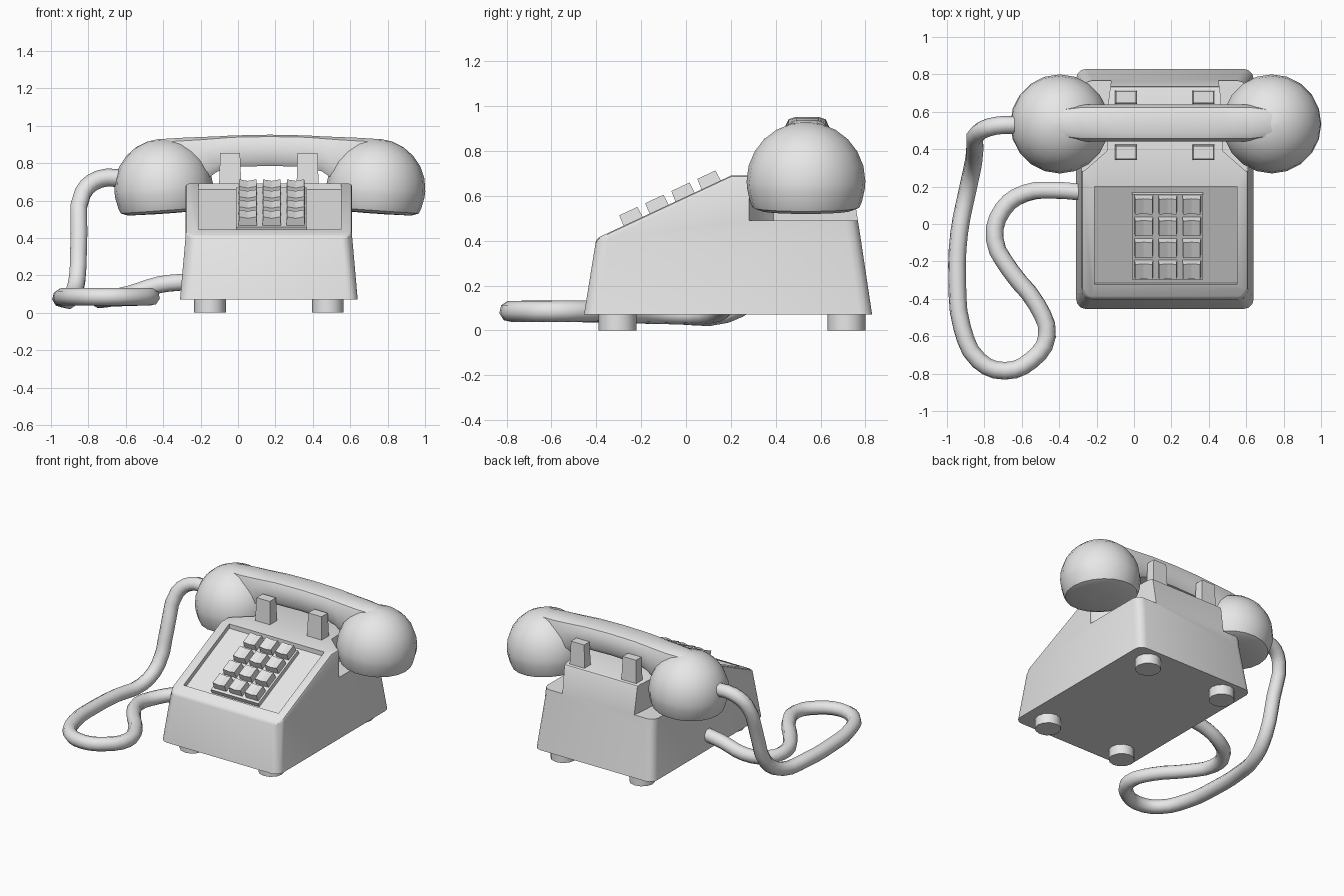
import bpy, bmesh, math
from mathutils import Matrix, Vector

if "Cube" in bpy.data.objects:
    bpy.data.objects.remove(bpy.data.objects["Cube"], do_unlink=True)

grey = bpy.data.materials.new("light grey")
grey.use_nodes = True
grey.diffuse_color = (0.8, 0.8, 0.8, 1)
grey.node_tree.nodes["Principled BSDF"].inputs["Base Color"].default_value = (0.8, 0.8, 0.8, 1)

CX = 0.165                       # centre line of the telephone
SLOPE = math.atan2(0.28, 0.6)    # tilt of the keypad panel


def select(ob):
    bpy.ops.object.select_all(action='DESELECT')
    ob.select_set(True)
    bpy.context.view_layer.objects.active = ob


def smooth(ob, angle=35):
    select(ob)
    bpy.ops.object.shade_smooth_by_angle(angle=math.radians(angle))


def finish(name, bm):
    bmesh.ops.recalc_face_normals(bm, faces=bm.faces)
    mesh = bpy.data.meshes.new(name)
    bm.to_mesh(mesh)
    bm.free()
    mesh.materials.append(grey)
    ob = bpy.data.objects.new(name, mesh)
    bpy.context.collection.objects.link(ob)
    return ob


def loft(name, rings, closed=False):
    """Skin a list of equal point rings; cap the ends unless the loft closes."""
    bm = bmesh.new()
    rows = [[bm.verts.new(p) for p in ring] for ring in rings]
    n = len(rows[0])
    count = len(rows) if closed else len(rows) - 1
    for i in range(count):
        a, b = rows[i], rows[(i + 1) % len(rows)]
        for j in range(n):
            bm.faces.new((a[j], a[(j + 1) % n], b[(j + 1) % n], b[j]))
    if not closed:
        bm.faces.new(rows[0])
        bm.faces.new(rows[-1])
    return finish(name, bm)


def on_panel(x, y):
    return Matrix.Translation((x, y, 0.41 + (y + 0.4) * math.tan(SLOPE))) @ Matrix.Rotation(SLOPE, 4, 'X')


def place(ob, matrix):
    ob.data.transform(matrix)
    return ob


def box(name, lo, hi, taper=0.0):
    rings = []
    for z, t in ((lo[2], 0), (hi[2], taper)):
        rings.append([(lo[0] + t, lo[1] + t, z), (hi[0] - t, lo[1] + t, z),
                      (hi[0] - t, hi[1] - t, z), (lo[0] + t, hi[1] - t, z)])
    return loft(name, rings)


def cut(ob, cutter):
    cutter.hide_render = True
    mod = ob.modifiers.new("cut", 'BOOLEAN')
    mod.operation = 'DIFFERENCE'
    mod.solver = 'EXACT'
    mod.object = cutter
    select(ob)
    bpy.ops.object.modifier_apply(modifier=mod.name)
    bpy.data.objects.remove(cutter, do_unlink=True)


# Body: wedge profile, wider at the foot, with rounded corners
profile = [(-0.455, 0.07), (-0.40, 0.41), (0.2, 0.69), (0.735, 0.69), (0.779, 0.41), (0.83, 0.07)]
bm = bmesh.new()
sides = []
for s in (-1, 1):
    ring = [bm.verts.new((CX + s * (0.475 if z < 0.1 else 0.445), y, z)) for y, z in profile]
    bm.faces.new(ring)
    sides.append(ring)
for i in range(len(profile)):
    j = (i + 1) % len(profile)
    bm.faces.new((sides[0][i], sides[0][j], sides[1][j], sides[1][i]))
for ring in sides:
    bmesh.ops.connect_verts(bm, verts=[ring[1], ring[4]])
bmesh.ops.recalc_face_normals(bm, faces=bm.faces)


def is_corner(e):
    d = e.verts[0].co - e.verts[1].co
    return abs(d.x) < 0.1 and abs(d.y) < 0.3 * abs(d.z)


bmesh.ops.bevel(bm, geom=[e for e in bm.edges if is_corner(e)], offset=0.055,
                segments=3, profile=0.5, affect='EDGES')
rims = [e for e in bm.edges if min(v.co.z for v in e.verts) > 0.3
        and len(e.link_faces) == 2 and e.calc_face_angle(0) > 0.6]
bmesh.ops.bevel(bm, geom=rims, offset=0.015, segments=2, profile=0.5, affect='EDGES')
body = finish("body", bm)

# Recessed keypad panel, open up to the crest
recess = []
for s, w in ((-1, 0.38), (1, 0.38)):
    recess.append([(CX + 0.005 + s * w, y, z) for y, z in
                   ((-0.335, 0.50), (-0.315, 0.415), (0.2, 0.658), (0.2, 0.8))])
cut(body, loft("panel_cutter", recess))

# Side notches that hold the handset cups
plan = [(0.6, 0.25), (0.43, 0.285), (0.31, 0.39), (0.30, 0.67), (0.27, 0.9), (0.6, 0.9)]
for s in (-1, 1):
    cut(body, loft("notch_cutter", [[(CX + s * x, y, z) for x, y in plan] for z in (0.49, 0.9)]))
smooth(body)

# Feet
for side, x in (("right", -0.15), ("left", 0.48)):
    for end, y in (("front", -0.305), ("back", 0.715)):
        ring = [(x + 0.085 * math.cos(k * math.tau / 12), y + 0.085 * math.sin(k * math.tau / 12))
                for k in range(12)]
        smooth(loft(f"{end}_{side}_foot", [[(*p, z) for p in ring] for z in (0, 0.08)]))

# Keypad: base plate and dished keys
place(box("keypad_base", (-0.19, -0.25, -0.05), (0.19, 0.25, 0.0)), on_panel(0.18, -0.07))
for row in range(4):
    for col in range(3):
        rings = []
        for y, t in ((-0.048, 0), (0.048, 0)):
            rings.append([(-0.051, y, -0.02), (0.051, y, -0.02), (0.046, y * 0.93, 0.05),
                          (0, y * 0.93, 0.041), (-0.046, y * 0.93, 0.05)])
        key = loft(f"key_{row + 1}_{col + 1}", rings)
        place(key, on_panel(0.052 + 0.128 * col, 0.112 - 0.116 * row))

# Cradle prongs in front of and behind the handle
for side, x in (("right", -0.042), ("left", 0.372)):
    for end, lo, hi in (("front", 0.34, 0.425), ("back", 0.64, 0.715)):
        box(f"{end}_{side}_prong", (x - 0.06, lo, 0.66), (x + 0.06, hi, 0.855), 0.007)

# Handset cups: domes with a flat, slightly inward-facing underside
dome = [(0.05, -0.135), (0.20, -0.132), (0.238, -0.118), (0.25, -0.09), (0.262, -0.035)]
dome += [(0.265 * math.cos(a), 0.265 * math.sin(a)) for a in
         (math.radians(d) for d in (0, 15, 30, 45, 60, 75, 88))]
for side, s in (("right", -1), ("left", 1)):
    rings = [[(r * math.cos(k * math.tau / 20), r * math.sin(k * math.tau / 20), z)
              for k in range(20)] for r, z in dome]
    cup = loft(f"{side}_handset_cup", rings)
    place(cup, Matrix.Translation((0.17 + s * 0.567, 0.535, 0.665)) @ Matrix.Rotation(s * 0.07, 4, 'Y'))
    smooth(cup, 40)

# Handset handle: rounded sections along a gentle arch (offset, top, underside)
arch = [(0, 0.952, 0.785), (0.2, 0.948, 0.78), (0.28, 0.943, 0.755), (0.36, 0.94, 0.70),
        (0.46, 0.936, 0.66), (0.56, 0.93, 0.66), (0.63, 0.895, 0.66)]
stations = [(-x, t, b) for x, t, b in reversed(arch[1:])] + arch
rings = []
for x, top, low in stations:
    w = 0.1 if abs(x) < 0.5 else 0.085
    rings.append([(0.17 + x, 0.54 + w * u, low + (top - low) * v) for u, v in
                  ((-0.75, 0), (0.75, 0), (1, 0.2), (1, 0.72), (0.82, 0.94), (0.5, 1),
                   (-0.5, 1), (-0.82, 0.94), (-1, 0.72), (-1, 0.2))])
smooth(loft("handset_handle", rings), 45)

# Cord from the right cup, looping on the table, to the side of the body
path = [(-0.62, 0.53, 0.72), (-0.74, 0.525, 0.715), (-0.83, 0.49, 0.64), (-0.85, 0.41, 0.42),
        (-0.86, 0.32, 0.18), (-0.89, 0.18, 0.08), (-0.935, -0.05, 0.075), (-0.945, -0.3, 0.08),
        (-0.92, -0.55, 0.085), (-0.83, -0.73, 0.085), (-0.69, -0.785, 0.085), (-0.55, -0.73, 0.085),
        (-0.465, -0.6, 0.085), (-0.52, -0.43, 0.085), (-0.66, -0.25, 0.08), (-0.745, -0.08, 0.075),
        (-0.70, 0.08, 0.075), (-0.58, 0.165, 0.1), (-0.42, 0.18, 0.15), (-0.28, 0.17, 0.165)]
curve = bpy.data.curves.new("cord", 'CURVE')
curve.dimensions = '3D'
curve.resolution_u = 3
curve.bevel_depth = 0.048
curve.bevel_resolution = 2
curve.use_fill_caps = True
curve.materials.append(grey)
spline = curve.splines.new('BEZIER')
spline.bezier_points.add(len(path) - 1)
for point, co in zip(spline.bezier_points, path):
    point.co = co
    point.handle_left_type = point.handle_right_type = 'AUTO'
cord = bpy.data.objects.new("cord", curve)
bpy.context.collection.objects.link(cord)
select(cord)
bpy.ops.object.convert(target='MESH')
smooth(bpy.context.view_layer.objects.active, 50)
